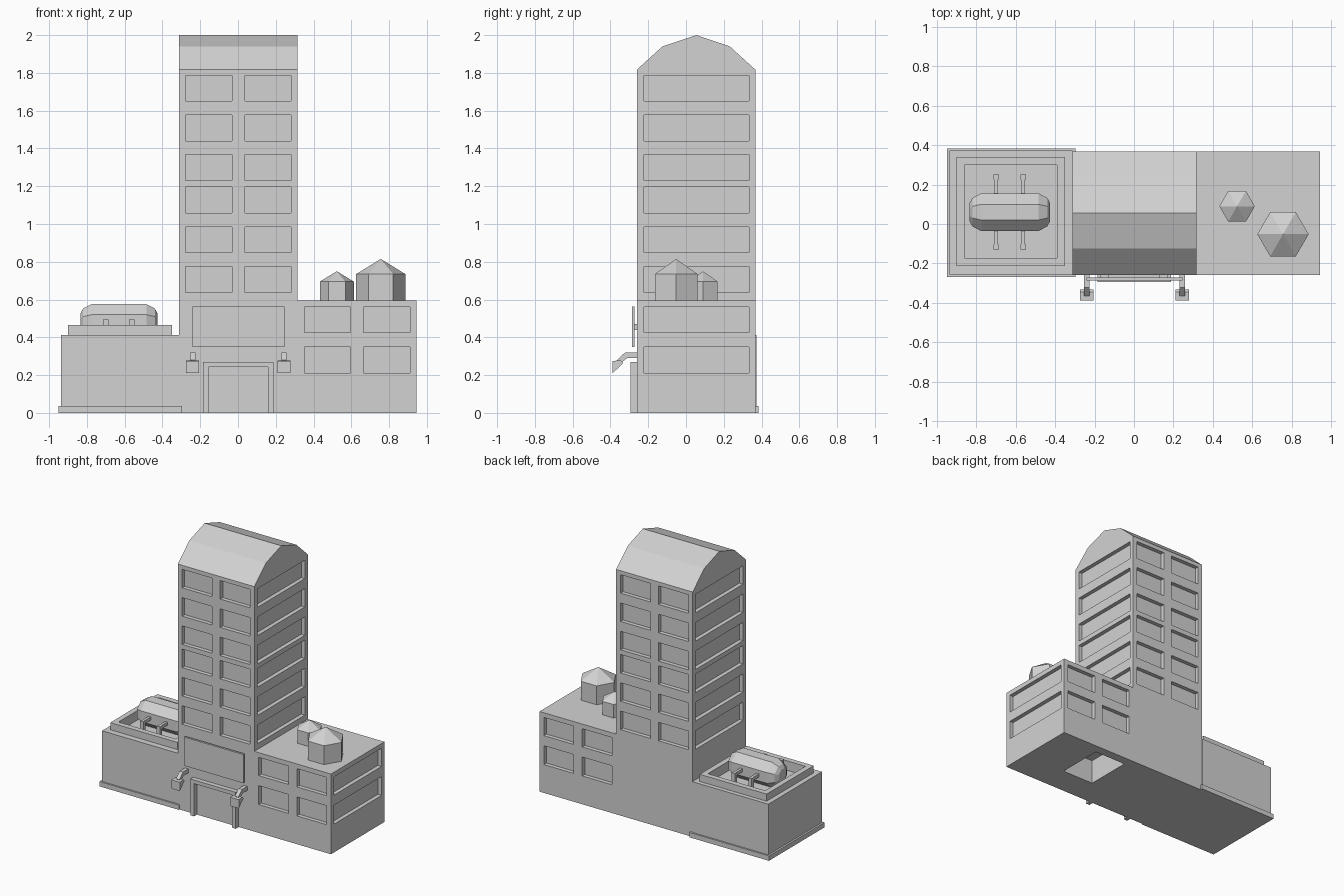
import bpy
import bmesh
import math
from mathutils import Matrix

if "Cube" in bpy.data.objects:
    bpy.data.objects.remove(bpy.data.objects["Cube"], do_unlink=True)

grey = bpy.data.materials.new("plain grey")
grey.use_nodes = True
grey.diffuse_color = (0.65, 0.65, 0.65, 1)
grey.node_tree.nodes["Principled BSDF"].inputs["Base Color"].default_value = grey.diffuse_color


def finish(bm, name):
    bmesh.ops.recalc_face_normals(bm, faces=bm.faces)
    mesh = bpy.data.meshes.new(name)
    bm.to_mesh(mesh)
    bm.free()
    mesh.materials.append(grey)
    obj = bpy.data.objects.new(name, mesh)
    bpy.context.collection.objects.link(obj)
    return obj


def boxes(name, *spans):
    """One object made of boxes, each given as ((x0, x1), (y0, y1), (z0, z1))."""
    bm = bmesh.new()
    for span in spans:
        mid = [(a + b) / 2 for a, b in span]
        size = [b - a for a, b in span]
        bmesh.ops.create_cube(bm, size=1, matrix=Matrix.Translation(mid) @ Matrix.Diagonal((*size, 1)))
    return finish(bm, name)


def extrude_x(name, profile, x0, x1):
    """Extrude a (y, z) profile along x."""
    bm = bmesh.new()
    face = bm.faces.new([bm.verts.new((x0, y, z)) for y, z in profile])
    out = bmesh.ops.extrude_face_region(bm, geom=[face])["geom"]
    bmesh.ops.translate(bm, vec=(x1 - x0, 0, 0), verts=[v for v in out if isinstance(v, bmesh.types.BMVert)])
    return finish(bm, name)


def carve(obj, cuts):
    """Cut boxes out of an object."""
    cutter = boxes("cutter", *cuts)
    cutter.hide_render = True
    mod = obj.modifiers.new("carve", "BOOLEAN")
    mod.operation, mod.solver, mod.object = "DIFFERENCE", "EXACT", cutter
    bpy.context.view_layer.objects.active = obj
    bpy.ops.object.modifier_apply(modifier=mod.name)
    bpy.data.objects.remove(cutter, do_unlink=True)


FRONT, BACK = -0.26, 0.367
LEFT, RIGHT, END = -0.312, 0.316, 0.945
DEPTH = 0.03
PAD = 0.02


def window_cuts(rows, columns, ends):
    """Paired windows on front and back, one wide window on each listed end."""
    cuts = []
    for row in rows:
        for y in ((FRONT - PAD, FRONT + DEPTH), (BACK - DEPTH, BACK + PAD)):
            cuts += [(col, y, row) for col in columns]
        cuts += [(end, (-0.223, 0.333), row) for end in ends]
    return cuts


# Tower of two stacked modules, three window rows each
for name, base in (("lower_tower", 0.63), ("upper_tower", 1.222)):
    tower = boxes(name, ((LEFT, RIGHT), (FRONT, BACK), (base, base + 0.595)))
    rows = [(base + 0.008 + 0.21 * i, base + 0.145 + 0.21 * i) for i in range(3)]
    sides = ((LEFT - PAD, LEFT + DEPTH), (RIGHT - DEPTH, RIGHT + PAD))
    carve(tower, window_cuts(rows, ((-0.277, -0.032), (0.036, 0.28)), sides))

# Faceted barrel roof
extrude_x("barrel_roof", [(FRONT, 1.817), (-0.125, 1.94), (0.055, 2.0), (0.232, 1.94), (BACK, 1.817)], LEFT, RIGHT)

# Entrance block
boxes("entrance_block", ((LEFT, RIGHT), (FRONT, BACK), (0, 0.63)))
boxes("door_frame",
      ((-0.185, -0.155), (-0.295, FRONT), (0, 0.27)),
      ((0.158, 0.188), (-0.295, FRONT), (0, 0.27)),
      ((-0.155, 0.158), (-0.295, FRONT), (0.243, 0.27)))
boxes("blank_sign", ((-0.24, 0.245), (-0.287, -0.272), (0.35, 0.563)))
boxes("sign_mounts", *[((x - 0.02, x + 0.02), (-0.274, FRONT), (0.44, 0.47)) for x in (-0.15, 0.15)])

# Wall lamps on bent arms
for side, x in (("right", -0.24), ("left", 0.244)):
    extrude_x(side + "_lamp_arm", [(FRONT, 0.32), (-0.322, 0.32), (-0.365, 0.28), (-0.35, 0.26),
                                   (-0.312, 0.29), (FRONT, 0.29)], x - 0.014, x + 0.014)
    extrude_x(side + "_lamp_head", [(-0.388, 0.275), (-0.345, 0.278), (-0.333, 0.264), (-0.388, 0.21)],
              x - 0.034, x + 0.034)

# Window wing
wing = boxes("window_wing", ((RIGHT, END), (FRONT, BACK), (0, 0.595)))
cuts = window_cuts(((0.21, 0.35), (0.425, 0.56)), ((0.352, 0.595), (0.665, 0.91)), ((END - DEPTH, END + PAD),))
carve(wing, cuts + [((0.34, 0.6), (-0.05, 0.3), (-PAD, 0.18))])

# Low wing with plinth and roof parapet
wing = boxes("low_wing", ((-0.936, LEFT), (FRONT + 0.003, 0.372), (0, 0.412)))
carve(wing, [((-0.86, -0.39), (-0.172, 0.3), (0.395, 0.5))])
boxes("plinth", ((-0.95, -0.297), (-0.268, 0.384), (0, 0.036)))
parapet = boxes("parapet", ((-0.9, -0.35), (-0.212, 0.34), (0.405, 0.465)))
carve(parapet, [((-0.86, -0.39), (-0.172, 0.3), (0.38, 0.5))])

# Eight-sided storage tank: rings of given radius along x
bm = bmesh.new()
mid = -0.63
rings = []
for x, r in ((-0.205, 0.045), (-0.19, 0.072), (-0.145, 0.096), (0.145, 0.096), (0.19, 0.072), (0.205, 0.045)):
    corner = r / math.cos(math.pi / 8)
    angles = [math.pi * (2 * i + 1) / 8 for i in range(8)]
    rings.append([bm.verts.new((mid + x, 0.06 + corner * math.cos(a), 0.48 + corner * math.sin(a)))
                  for a in angles])
for a, b in zip(rings, rings[1:]):
    for i in range(8):
        bm.faces.new((a[i], a[i - 1], b[i - 1], b[i]))
bm.faces.new(rings[0])
bm.faces.new(rings[-1])
finish(bm, "storage_tank")

# Tank supports
for name, x in (("outer_support", -0.7), ("inner_support", -0.563)):
    span = (x - 0.01, x + 0.01)
    boxes(name, (span, (-0.128, 0.248), (0.472, 0.495)),
          ((x - 0.014, x + 0.014), (-0.13, -0.105), (0.395, 0.494)),
          ((x - 0.014, x + 0.014), (0.225, 0.25), (0.395, 0.494)))

# Six-sided water tanks with pointed lids
for name, x, y, r, wall, tip in (("small_water_tank", 0.523, 0.09, 0.09, 0.695, 0.75),
                                 ("large_water_tank", 0.756, -0.052, 0.13, 0.735, 0.815)):
    bm = bmesh.new()
    spots = [(x + r * math.cos(i * math.pi / 3), y + r * math.sin(i * math.pi / 3)) for i in range(6)]
    low = [bm.verts.new((*p, 0.593)) for p in spots]
    high = [bm.verts.new((*p, wall)) for p in spots]
    peak = bm.verts.new((x, y, tip))
    for i in range(6):
        bm.faces.new((low[i - 1], low[i], high[i], high[i - 1]))
        bm.faces.new((high[i - 1], high[i], peak))
    bm.faces.new(low)
    finish(bm, name)
